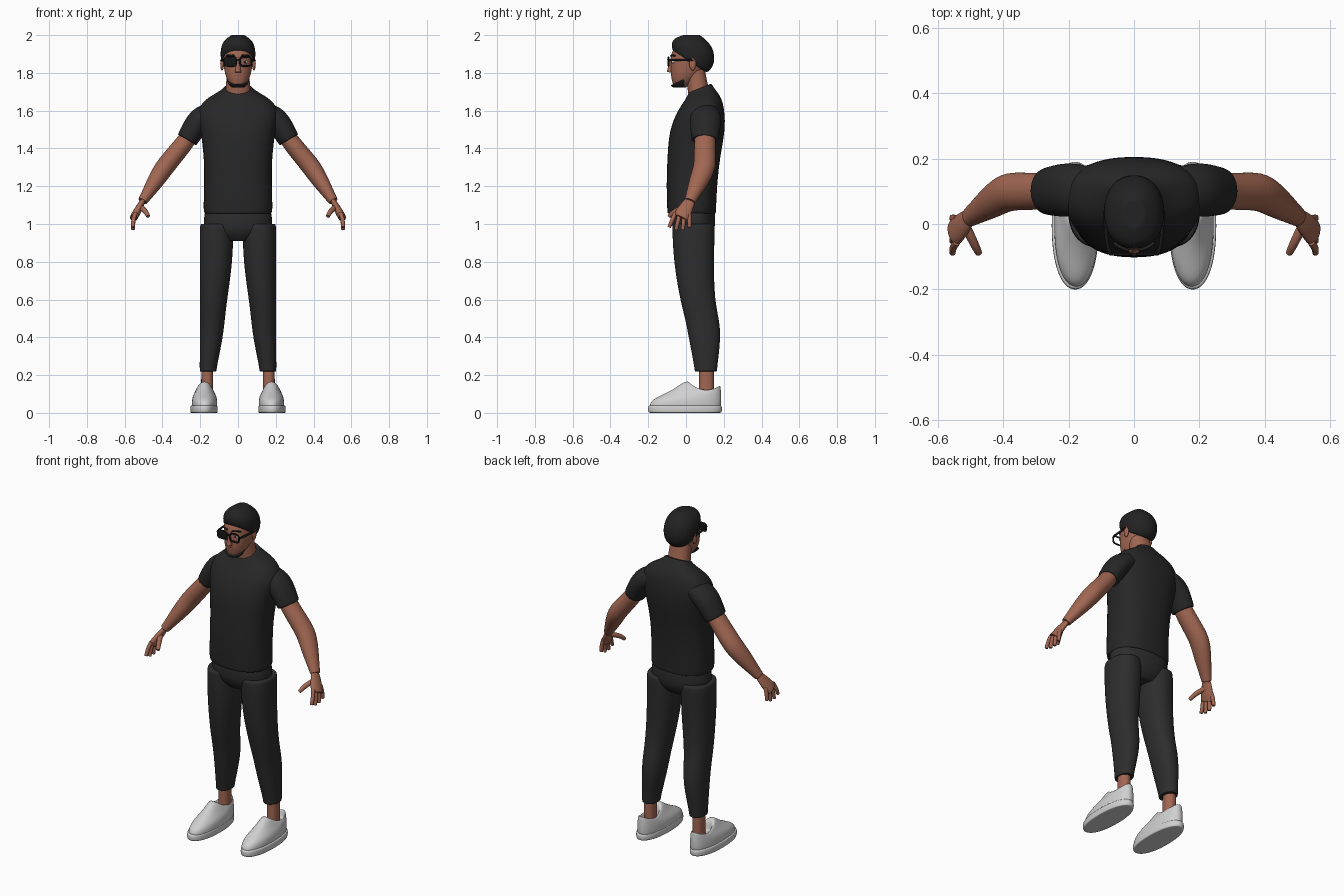
import bpy, bmesh, math
from mathutils import Vector, Matrix

cube = bpy.data.objects.get("Cube")
if cube:
    bpy.data.objects.remove(cube, do_unlink=True)


def material(name, red, green, blue):
    mat = bpy.data.materials.new(name)
    mat.use_nodes = True
    color = (red, green, blue, 1)
    mat.diffuse_color = color
    mat.node_tree.nodes["Principled BSDF"].inputs["Base Color"].default_value = color
    return mat


def grey(name, value):
    return material(name, value, value, value)


skin = material("brown skin", .36, .135, .085)
lip_brown = material("lip brown", .24, .08, .055)
iris_brown = material("iris brown", .05, .025, .015)
shirt_black = grey("shirt black", .02)
trouser_charcoal = grey("trouser charcoal", .026)
hair_black = grey("hair black", .016)
glasses_black = grey("glasses black", .008)
shoe_white = grey("shoe white", .63)
eye_white = grey("eye white", .6)


def finish(name, mat, bm, mirror, level):
    """Turn a bmesh into a smooth object, mirrored across x when asked."""
    bmesh.ops.recalc_face_normals(bm, faces=bm.faces)
    for face in bm.faces:
        face.smooth = True
    mesh = bpy.data.meshes.new(name)
    bm.to_mesh(mesh)
    bm.free()
    mesh.materials.append(mat)
    obj = bpy.data.objects.new(name, mesh)
    bpy.context.collection.objects.link(obj)
    if mirror:
        obj.modifiers.new("Mirror", "MIRROR").use_mirror_merge = False
    if level:
        subsurf = obj.modifiers.new("Smooth", "SUBSURF")
        subsurf.levels = subsurf.render_levels = level


def oval(power, sides):
    """Points of a unit superellipse."""
    def soften(value):
        return math.copysign(abs(value) ** (2 / power), value)
    angles = [math.tau * k / sides for k in range(sides)]
    return [(soften(math.cos(a)), soften(math.sin(a))) for a in angles]


def skin_rings(name, mat, rings, mirror, level, closed=False):
    """Bridge rings of points; cap both ends, or join last to first when closed."""
    def shrink(ring, factor):
        middle = sum(ring, Vector()) / len(ring)
        return [middle.lerp(p, factor) for p in ring]

    bm = bmesh.new()
    if not closed:
        first, last = rings[0], rings[-1]
        rings = [shrink(first, .4), shrink(first, .93), *rings, shrink(last, .93), shrink(last, .4)]
    loops = [[bm.verts.new(p) for p in ring] for ring in rings]
    if closed:
        loops.append(loops[0])
    else:
        bm.faces.new(loops[0])
        bm.faces.new(loops[-1])
    for low, high in zip(loops, loops[1:]):
        for k in range(len(low)):
            bm.faces.new((low[k - 1], low[k], high[k], high[k - 1]))
    finish(name, mat, bm, mirror, level)


def loft(name, mat, stations, x=0, outer=None, power=2.2):
    """Stack level ovals: y, z, half width, half depth, then optional tilt and sag.
    With outer set, every oval touches that x on its outside."""
    rings = []
    for y, z, width, depth, *bend in stations:
        tilt, sag = (*bend, 0, 0)[:2]
        middle = outer - width if outer else x
        rings.append([Vector((middle + c * width, y + s * depth, z + tilt * s * depth + sag * s * s))
                      for c, s in oval(power, 24)])
    skin_rings(name, mat, rings, mirror=bool(x or outer), level=2)


def limb(name, mat, points, radii, flat=1, mirror=True, sides=12):
    """Sweep an oval along joints; flat thins it across the y direction."""
    points = [Vector(p) for p in points]
    rings = []
    for i, (point, radius) in enumerate(zip(points, radii)):
        along = (points[min(i + 1, len(points) - 1)] - points[max(i - 1, 0)]).normalized()
        ref = Vector((1, 0, 0)) if abs(along.y) > .9 else Vector((0, 1, 0))
        side = (ref - along * ref.dot(along)).normalized()
        thin = along.cross(side) * flat
        rings.append([point + (side * c + thin * s) * radius for c, s in oval(2, sides)])
    skin_rings(name, mat, rings, mirror, level=2)


def ball(name, mat, center, size, mirror=True):
    bm = bmesh.new()
    place = Matrix.Translation(center) @ Matrix.Diagonal((*size, 1))
    bmesh.ops.create_uvsphere(bm, u_segments=24, v_segments=12, radius=1, matrix=place)
    finish(name, mat, bm, mirror, level=0)


# Shirt body with a slanted collar
loft("shirt_body", shirt_black, [
    (.03, 1.055, .18, .13), (.03, 1.08, .185, .13), (.03, 1.2, .18, .135), (.04, 1.35, .18, .14),
    (.06, 1.5, .2, .15), (.08, 1.6, .22, .125), (.09, 1.66, .18, .1, .1),
    (.075, 1.7, .09, .07, .35), (.075, 1.72, .075, .06, .4)], power=2.4)

# Arm joints, shared by sleeves, arms and hands
collarbone = Vector((.1, .1, 1.6))
shoulder = Vector((.2, .105, 1.565))
cuff = Vector((.27, .1, 1.445))
elbow = Vector((.39, .1, 1.3))
wrist = Vector((.505, .02, 1.12))
knuckles = Vector((.543, -.02, 1.05))
forearm = elbow.lerp(wrist, .4)

limb("shirt_sleeve", shirt_black,
     [collarbone, shoulder, shoulder.lerp(cuff, .6), cuff], [.07, .086, .078, .072], flat=.8, sides=24)
limb("arm", skin, [shoulder.lerp(cuff, .5), cuff, cuff.lerp(elbow, .6), elbow, forearm,
                   elbow.lerp(wrist, .8), wrist],
     [.05, .056, .058, .06, .052, .036, .03], flat=.87, sides=24)
limb("palm", skin, [wrist, wrist.lerp(knuckles, .5), knuckles, knuckles.lerp(wrist, -.25)],
     [.03, .04, .045, .042], flat=.5)

# Fingers fan out from the knuckles, the middle ones hanging lowest
for i, label in enumerate(["index", "middle", "ring", "little"]):
    spread = (i - 1.5) * .024
    base = knuckles + Vector((0, spread, .01))
    tip = Vector((.556, 1.5 * spread - .035, .967 + 12 * spread ** 2))
    bend = base.lerp(tip, .5) + Vector((.006, 0, 0))
    limb(label + "_finger", skin, [base, bend, tip], [.012, .012, .01])
limb("thumb", skin, [wrist.lerp(knuckles, .4), (.49, -.06, 1.07), (.475, -.09, 1.04)],
     [.015, .015, .011])

# Trousers: hips and two tapered legs with a straight outer seam
loft("trouser_hips", trouser_charcoal, [
    (.04, 1.1, .17, .11), (.04, 1.04, .182, .117), (.04, .96, .186, .115), (.04, .91, .09, .07)])
loft("trouser_leg", trouser_charcoal, [
    (.04, 1, .09, .115), (.04, .8, .088, .107), (.06, .6, .073, .092), (.085, .5, .067, .09),
    (.1, .4, .062, .086), (.105, .24, .045, .06), (.105, .22, .045, .06)], outer=.203)

# Ankles and shoes
loft("ankle", skin, [(.108, .08, .032, .04), (.108, .26, .032, .04)], x=.163)
loft("shoe_sole", shoe_white, [(-.005, 0, .073, .198), (-.005, .04, .073, .198)], x=.18)
loft("shoe_upper", shoe_white, [
    (-.005, .03, .068, .192), (0, .065, .068, .188), (.025, .09, .062, .163),
    (.065, .11, .052, .12, 0, .02), (.1, .13, .041, .08, -.22, .044),
    (.1, .1, .032, .066)], x=.177)

# Neck and head
loft("neck", skin, [(.075, 1.66, .07, .06), (.06, 1.74, .063, .055), (.045, 1.82, .06, .055)])
loft("head", skin, [
    (-.03, 1.725, .035, .035), (-.012, 1.765, .059, .065), (.003, 1.8, .071, .085),
    (.018, 1.86, .08, .1), (.025, 1.91, .083, .105), (.03, 1.965, .055, .07)])
limb("nose", skin, [(0, -.073, 1.88), (0, -.082, 1.83), (0, -.084, 1.803)],
     [.009, .014, .019], flat=.9, mirror=False)
ball("ear", skin, (.084, .035, 1.848), (.01, .018, .035))
ball("upper_lip", lip_brown, (0, -.071, 1.788), (.026, .009, .005), mirror=False)
ball("lower_lip", lip_brown, (0, -.069, 1.779), (.022, .009, .006), mirror=False)

# Hair, slanting down to the nape, and a chin beard
loft("hair", hair_black, [
    (.02, 1.86, .087, .092, -.65), (.035, 1.89, .094, .113, -.5), (.04, 1.93, .092, .114, -.3),
    (.035, 1.97, .077, .096, -.15), (.03, 2, .035, .045)])
loft("beard", hair_black, [
    (-.033, 1.723, .035, .035), (-.03, 1.74, .052, .05, .2), (-.025, 1.76, .061, .056, .45)])

# Eyes and brows
ball("eye", eye_white, (.037, -.067, 1.858), (.014, .01, .008))
ball("iris", iris_brown, (.037, -.075, 1.858), (.006, .004, .006))
limb("eyebrow", hair_black, [(.016, -.08, 1.89), (.04, -.074, 1.895), (.062, -.058, 1.89)],
     [.005] * 3)

# Glasses: open rims, one dark lens, bridge and temples
lens_x, lens_z, front, back = .041, 1.86, -.097, -.088


def lens_ring(x, y, grow):
    return [Vector((x + c * (.026 + grow), y, lens_z + s * (.019 + grow))) for c, s in oval(3.5, 24)]


skin_rings("glasses_rim", glasses_black,
           [lens_ring(lens_x, front, .01), lens_ring(lens_x, back, .01),
            lens_ring(lens_x, back, 0), lens_ring(lens_x, front, 0)],
           mirror=True, level=1, closed=True)
skin_rings("dark_lens", glasses_black,
           [lens_ring(-lens_x, front, .005), lens_ring(-lens_x, back, .005)], mirror=False, level=1)
limb("glasses_bridge", glasses_black, [(-.014, -.092, 1.868), (0, -.096, 1.87), (.014, -.092, 1.868)],
     [.005] * 3, mirror=False)
limb("glasses_temple", glasses_black, [(.073, -.092, 1.868), (.085, -.06, 1.868), (.089, .04, 1.867)],
     [.006] * 3)
